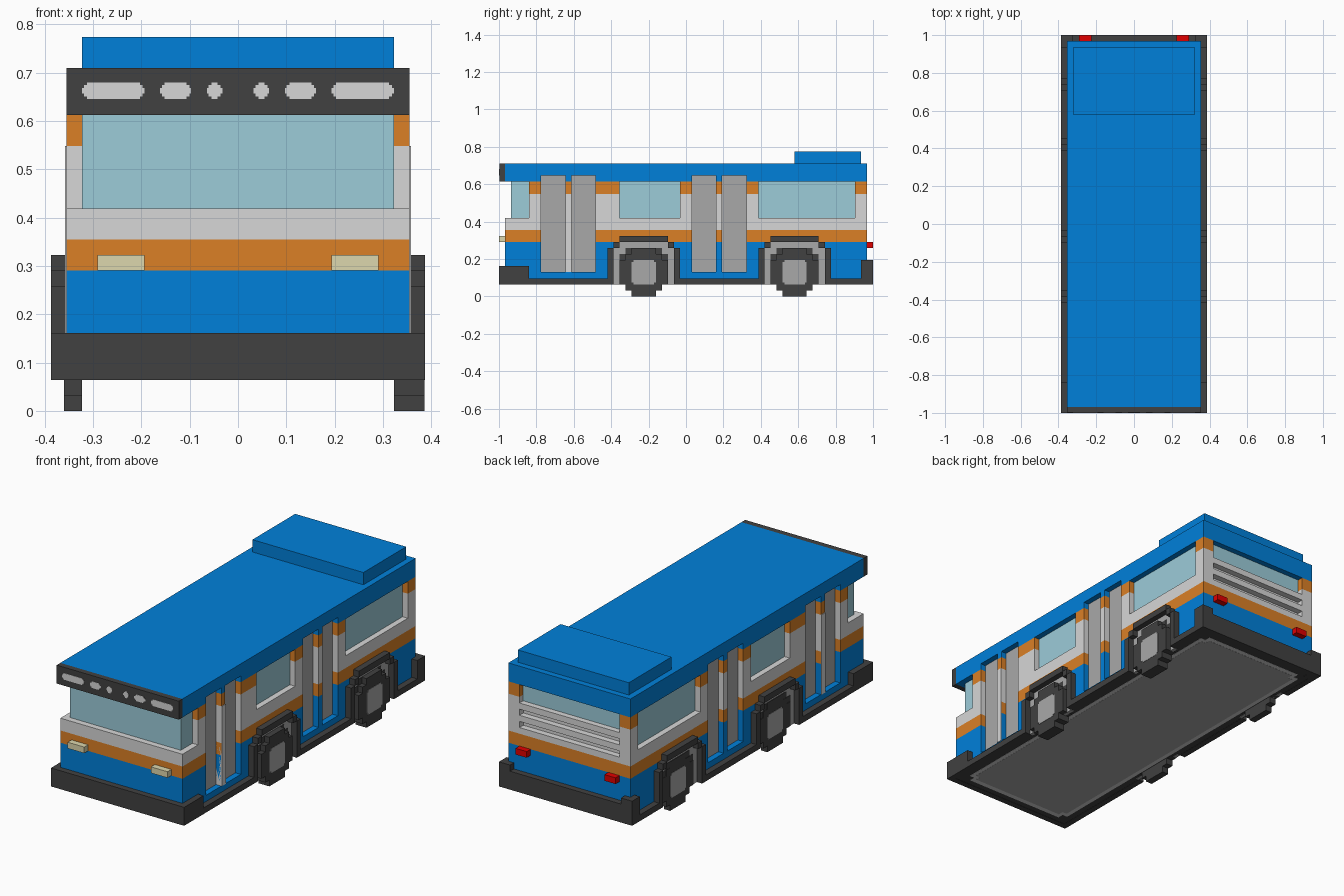
import bpy, bmesh
from mathutils import Matrix, Vector

if "Cube" in bpy.data.objects:
    bpy.data.objects.remove(bpy.data.objects["Cube"])

# One block of the grid; x is centred, y counts from the front, z from the ground
U = 2 / 62


def material(name, hex_rgb):
    srgb = [int(hex_rgb[i:i + 2], 16) / 255 for i in (0, 2, 4)]
    lin = [c / 12.92 if c < 0.04045 else ((c + 0.055) / 1.055) ** 2.4 for c in srgb]
    m = bpy.data.materials.new(name)
    m.use_nodes = True
    m.diffuse_color = (*lin, 1)
    m.node_tree.nodes["Principled BSDF"].inputs["Base Color"].default_value = (*lin, 1)
    return m


BLUE = material("blue paint", "0080DA")
ORANGE = material("orange paint", "DB8026")
LIGHT = material("light grey paint", "D7D7D7")
GREY = material("door grey", "A9A9A9")
DARK = material("dark trim", "414141")
GLASS = material("window glass", "9CCCD9")
CREAM = material("headlight cream", "DCD7AE")
RED = material("tail light red", "E00000")


def boxes(name, mat, *parts):
    """One object from boxes given as (x0, x1, y0, y1, z0, z1) in blocks."""
    bm = bmesh.new()
    for x0, x1, y0, y1, z0, z1 in parts:
        size = Vector((abs(x1 - x0), y1 - y0, z1 - z0)) * U
        mid = Vector(((x0 + x1) / 2, (y0 + y1) / 2 - 31, (z0 + z1) / 2)) * U
        bmesh.ops.create_cube(bm, size=1, matrix=Matrix.Translation(mid) @ Matrix.Diagonal((*size, 1)))
    me = bpy.data.meshes.new(name)
    bm.to_mesh(me)
    bm.free()
    if mat:
        me.materials.append(mat)
    ob = bpy.data.objects.new(name, me)
    bpy.context.scene.collection.objects.link(ob)
    return ob


SIDES = (("left", 1), ("right", -1))
WINDOWS = ((20, 30), (43, 59))
DOORS = ((7, 11), (12, 16), (32, 36), (37, 41))
WHEELS = (("front", 24), ("rear", 49))

# Cutter for all recessed openings
holes = [(-13, 13, -1, 5, 13, 19),
         (-9, 9, 60, 62, 16, 19), (-9, 9, 60, 62, 14, 15), (-9, 9, 60, 62, 12, 13)]
for _, s in SIDES:
    holes += [(10 * s, 13 * s, a, b, 13, 19) for a, b in WINDOWS]
    holes += [(10 * s, 13 * s, a, b, 4, 20) for a, b in DOORS]
cutter = boxes("opening_cutter", None, *holes)
cutter.hide_render = True

# Body in coloured bands, each with the openings cut out
BANDS = (("lower_body", BLUE, 3, 9), ("lower_stripe", ORANGE, 9, 11), ("middle_body", LIGHT, 11, 17),
         ("upper_stripe", ORANGE, 17, 19), ("roof", BLUE, 19, 22))
for name, mat, z0, z1 in BANDS:
    band = boxes(name, mat, (-11, 11, 1, 61, z0, z1))
    mod = band.modifiers.new("openings", 'BOOLEAN')
    mod.operation = 'DIFFERENCE'
    mod.solver = 'EXACT'
    mod.object = cutter
    bpy.context.view_layer.update()
    cut = bpy.data.meshes.new_from_object(band.evaluated_get(bpy.context.evaluated_depsgraph_get()))
    band.modifiers.clear()
    band.data = cut
    cut.materials.clear()
    cut.materials.append(mat)
    for p in cut.polygons:
        p.material_index = 0
bpy.data.objects.remove(cutter)

# Roof unit, windscreen and rear window
boxes("roof_unit", BLUE, (-10, 10, 49, 60, 22, 24))
boxes("windscreen", GLASS, (-10, 10, 2, 5.1, 13, 19))
boxes("rear_window", GLASS, (-9, 9, 59.9, 60.05, 16, 19))

# Destination board with light chamfered marks
boxes("destination_board", DARK, (-11, 11, 0.05, 1, 19, 22))
marks = []
for a, b in ((1, 2), (3, 5), (6, 10)):
    for s in (1, -1):
        for inset, z0, z1 in ((0.3, 20, 20.18), (0.12, 20.18, 20.36), (0, 20.36, 20.72),
                              (0.12, 20.72, 20.9), (0.3, 20.9, 21.08)):
            x0, x1 = sorted((s * (a + inset), s * (b - inset)))
            marks.append((x0, x1, 0, 0.06, z0, z1))
boxes("board_marks", LIGHT, *marks)

# Lamps
boxes("headlights", CREAM, (6, 9, 0, 1, 9, 10), (-9, -6, 0, 1, 9, 10))
boxes("tail_lights", RED, (7, 9, 61, 62, 8, 9), (-9, -7, 61, 62, 8, 9))

# Chassis, bumpers and underside
boxes("chassis", DARK, (-11, 11, 1, 61, 2.04, 3))
boxes("front_bumper", DARK, (-12, 12, 0, 1, 2, 5), (11, 12, 1, 5, 2, 5), (-12, -11, 1, 5, 2, 5))
boxes("rear_bumper", DARK, (-10, 10, 61, 62, 2, 5),
      (10, 12, 60, 62, 2, 6), (-12, -10, 60, 62, 2, 6))
boxes("underside_border", LIGHT, (-9.9, 9.9, 3, 59, 2.02, 2.1), (-9, 9, 2, 60, 2.02, 2.1))
boxes("underside_panel", GREY, (-9.2, 9.2, 3.7, 58.3, 2, 2.1), (-8.4, 8.4, 2.8, 59.2, 2, 2.1))

for side, s in SIDES:
    # Side glass, doors, sills
    boxes(side + "_windows", GLASS, *[(9.9 * s, 10.05 * s, a, b, 13, 19) for a, b in WINDOWS])
    boxes(side + "_doors", GREY, *[(9.9 * s, 10.05 * s, a, b, 4, 20) for a, b in DOORS])
    boxes(side + "_door_post", LIGHT, (10 * s, 11.1 * s, 11, 12, 4, 17))
    boxes(side + "_sill", DARK, *[(11 * s, 12 * s, a, b, 2, 3) for a, b in ((5, 18), (30, 43), (55, 60))])

    tyre_face = 12 if s > 0 else 11.2
    for end, c in WHEELS:
        name = f"{end}_{side}_"
        # Stepped arch trim: outer and inner half widths per row
        arch = [(11 * s, 12 * s, c - 4, c + 4, 9, 10)]
        for outer, inner, z0, z1 in ((6, 5, 2, 8), (5, 4, 8, 9)):
            arch += [(11 * s, 12 * s, c - outer, c - inner, z0, z1),
                     (11 * s, 12 * s, c + inner, c + outer, z0, z1)]
        boxes(name + "wheel_arch", DARK, *arch)
        # Grey lining with the dark wheel well inside it
        boxes(name + "arch_lining", GREY, (10.5 * s, 11.05 * s, c - 5, c + 5, 2, 8),
              (10.5 * s, 11.05 * s, c - 4, c + 4, 8, 9))
        boxes(name + "wheel_well", DARK, (10.5 * s, 11.1 * s, c - 4, c + 4, 2, 7),
              (10.5 * s, 11.1 * s, c - 3, c + 3, 7, 8))
        # Stepped tyre and hub
        rows = ((2, 0, 1), (3, 1, 2), (4, 2, 6), (3, 6, 7), (2, 7, 8))
        boxes(name + "tyre", DARK, *[(10 * s, (tyre_face - 0.05) * s, c - h, c + h, z0, z1) for h, z0, z1 in rows])
        boxes(name + "hub", GREY, (11 * s, tyre_face * s, c - 2, c + 2, 2.3, 5.7),
              (11 * s, tyre_face * s, c - 1.7, c + 1.7, 2, 6))
